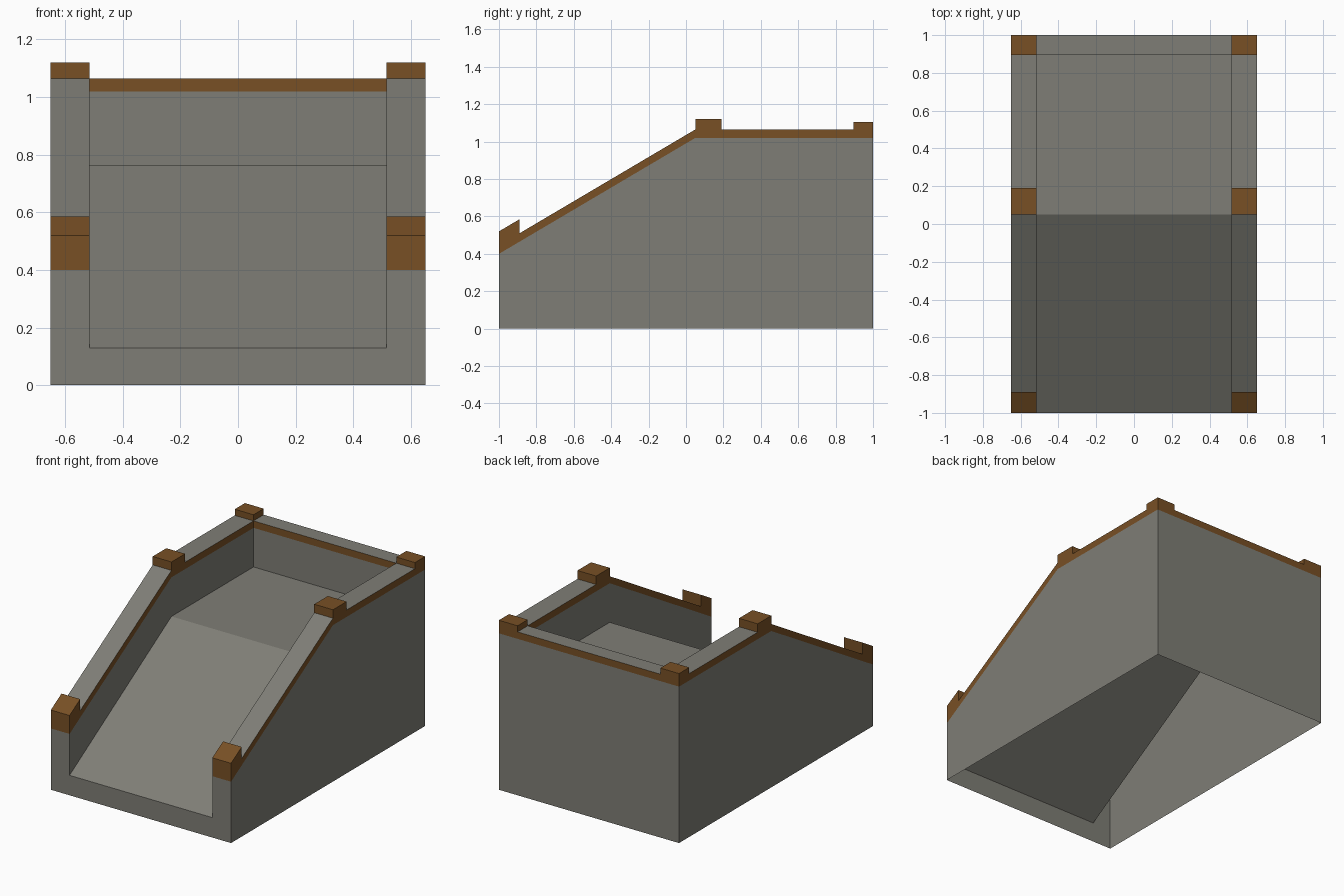
import bpy, bmesh
from mathutils import Vector

cube = bpy.data.objects.get("Cube")
if cube:
    bpy.data.objects.remove(cube)


def material(name, color):
    m = bpy.data.materials.new(name)
    m.use_nodes = True
    m.diffuse_color = color
    m.node_tree.nodes["Principled BSDF"].inputs["Base Color"].default_value = color
    return m


STONE = material("grey stone", (0.212, 0.208, 0.182, 1))
WOOD = material("brown trim", (0.188, 0.08, 0.0185, 1))

# Shared dimensions
OUT, INN = 0.65, 0.515            # outer and inner faces of the side walls
FRONT, BACK, BACK_IN = -1.0, 1.0, 0.895
BEND = 0.05                       # where the slope meets the level part
WALL, LOW = 1.02, 0.40            # wall height at the back and front
RAMP_LOW, FLOOR = 0.13, 0.765
TRIM = 0.045


def wall_z(y):
    return min(WALL, LOW + (y - FRONT) / (BEND - FRONT) * (WALL - LOW))


def finish(name, bm, mats):
    """Turn a half model into an object mirrored across x."""
    me = bpy.data.meshes.new(name)
    bm.to_mesh(me)
    bm.free()
    for m in mats:
        me.materials.append(m)
    ob = bpy.data.objects.new(name, me)
    bpy.context.collection.objects.link(ob)
    mod = ob.modifiers.new("mirror", "MIRROR")
    mod.use_axis[0] = True
    return ob


def sheet(bm, points, facing):
    """Add one flat face turned towards the given direction."""
    f = bm.faces.new([bm.verts.new(p) for p in points])
    f.normal_update()
    if f.normal.dot(Vector(facing)) < 0:
        f.normal_flip()


def prism(name, profile, x0, x1, mats, hidden, top_slot=0):
    """Extrude a (y, z) profile along x, dropping the hidden faces."""
    bm = bmesh.new()
    base = bm.faces.new([bm.verts.new((x0, y, z)) for y, z in profile])
    ext = bmesh.ops.extrude_face_region(bm, geom=[base])["geom"]
    verts = [g for g in ext if isinstance(g, bmesh.types.BMVert)]
    bmesh.ops.translate(bm, verts=verts, vec=(x1 - x0, 0, 0))
    bmesh.ops.recalc_face_normals(bm, faces=bm.faces)
    for f in bm.faces:
        f.material_index = top_slot if f.normal.z > 0.5 else 0
    gone = [f for f in bm.faces if f.normal.z < -0.1 or hidden(f.normal)]
    bmesh.ops.delete(bm, geom=gone, context="FACES")
    return finish(name, bm, mats)


# Hollow body: outer walls, open underside
bm = bmesh.new()
sheet(bm, [(OUT, FRONT, 0), (OUT, BACK, 0), (OUT, BACK, WALL),
           (OUT, BEND, WALL), (OUT, FRONT, LOW)], (1, 0, 0))
sheet(bm, [(0, BACK, 0), (OUT, BACK, 0), (OUT, BACK, WALL), (0, BACK, WALL)], (0, 1, 0))
sheet(bm, [(0, FRONT, 0), (OUT, FRONT, 0), (OUT, FRONT, LOW), (INN, FRONT, LOW),
           (INN, FRONT, RAMP_LOW), (0, FRONT, RAMP_LOW)], (0, -1, 0))
# Inner faces of the side and back walls
sheet(bm, [(INN, FRONT, RAMP_LOW), (INN, BEND, FLOOR), (INN, BACK_IN, FLOOR),
           (INN, BACK_IN, WALL), (INN, BEND, WALL), (INN, FRONT, LOW)], (-1, 0, 0))
sheet(bm, [(0, BACK_IN, FLOOR), (INN, BACK_IN, FLOOR),
           (INN, BACK_IN, WALL), (0, BACK_IN, WALL)], (0, -1, 0))
# Ramp and level floor
sheet(bm, [(0, FRONT, RAMP_LOW), (INN, FRONT, RAMP_LOW),
           (INN, BEND, FLOOR), (0, BEND, FLOOR)], (0, 0, 1))
sheet(bm, [(0, BEND, FLOOR), (INN, BEND, FLOOR),
           (INN, BACK_IN, FLOOR), (0, BACK_IN, FLOOR)], (0, 0, 1))
bmesh.ops.remove_doubles(bm, verts=bm.verts, dist=0.0001)
finish("ramp_body", bm, [STONE])


def band(y0, y1, height):
    """Profile that follows the wall top at a constant height."""
    a, b = wall_z(y0), wall_z(y1)
    return [(y0, a), (y1, b), (y1, b + height), (y0, a + height)]


# Trim rails: brown sides with grey tops
rail = [WOOD, STONE]
FRONT_END, MID_END = -0.89, 0.19
prism("slope_rails", band(FRONT_END, BEND, TRIM), INN, OUT, rail,
      lambda n: abs(n.y) > 0.99, 1)
prism("level_rails", band(MID_END, BACK_IN, TRIM), INN, OUT, rail,
      lambda n: abs(n.y) > 0.99, 1)
prism("back_rail", band(BACK_IN, BACK, TRIM), 0, INN, rail,
      lambda n: abs(n.x) > 0.99, 1)

# Corner and middle blocks
for name, y0, y1, height in (("front_blocks", FRONT, FRONT_END, 0.12),
                             ("middle_blocks", BEND, MID_END, 0.10),
                             ("back_blocks", BACK_IN, BACK, 0.085)):
    prism(name, band(y0, y1, height), INN, OUT, [WOOD], lambda n: False)
